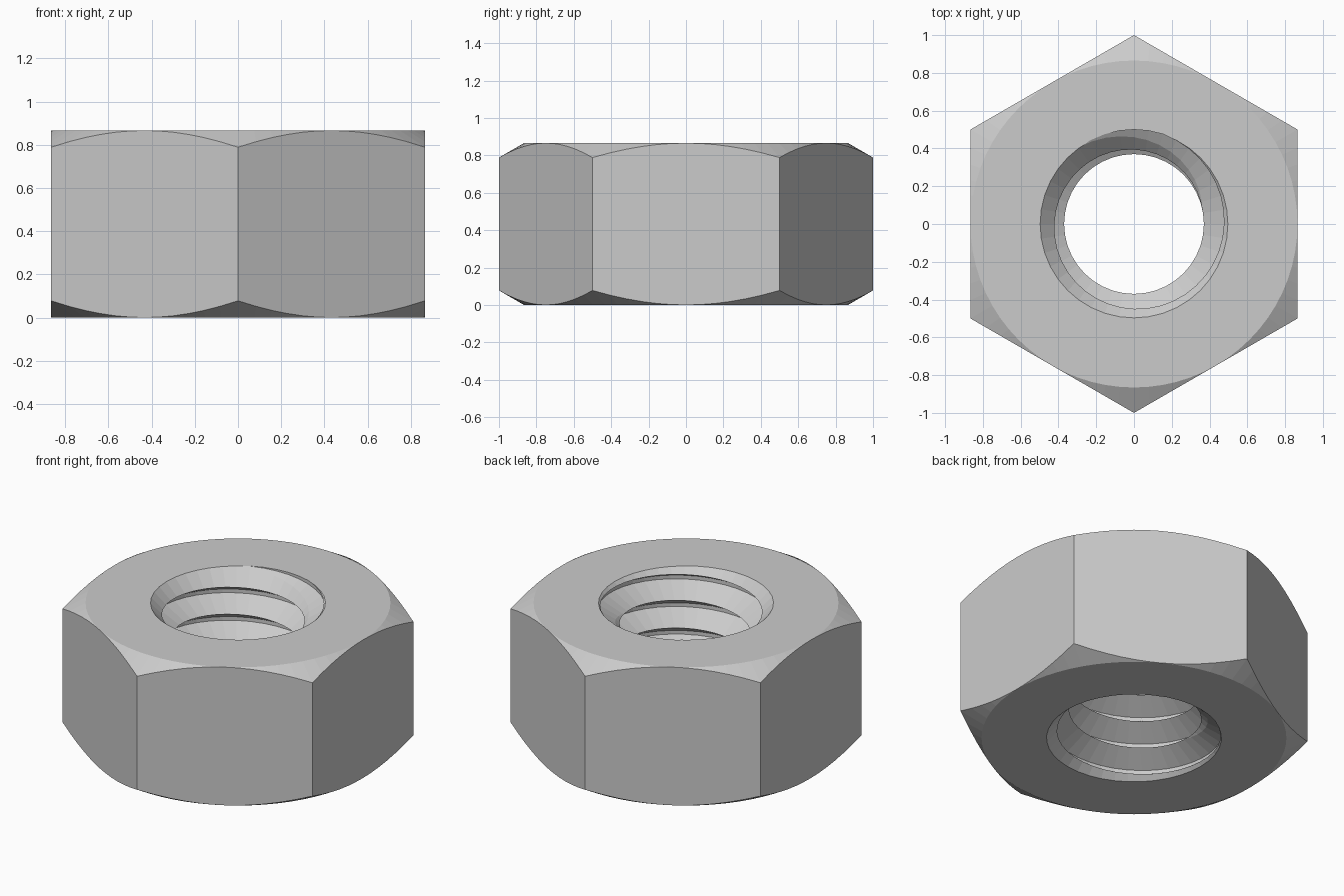
import bpy, bmesh
from math import sin, cos, tan, pi, radians, sqrt

old = bpy.data.objects.get("Cube")
if old:
    bpy.data.objects.remove(old, do_unlink=True)

HEIGHT = sqrt(3) / 2        # nut height, also half the width across flats
PITCH = 0.1732              # thread rise per turn
CREST, ROOT = 0.37, 0.5     # thread radii
MOUTH = 0.497               # radius of the bore countersink at each face
SIDES = 40                  # facets around the bore

steel = bpy.data.materials.new("steel grey")
steel.use_nodes = True
grey = (0.6, 0.6, 0.6, 1)
steel.diffuse_color = grey
steel.node_tree.nodes["Principled BSDF"].inputs["Base Color"].default_value = grey


def make_object(name, bm):
    bmesh.ops.recalc_face_normals(bm, faces=bm.faces)
    mesh = bpy.data.meshes.new(name)
    bm.to_mesh(mesh)
    bm.free()
    mesh.materials.append(steel)
    obj = bpy.data.objects.new(name, mesh)
    bpy.context.collection.objects.link(obj)
    return obj


def lathe(name, profile, sides, phase=0.0):
    """Closed solid of revolution from (radius, z) points, capped at both ends."""
    bm = bmesh.new()
    rings = [[bm.verts.new((r * cos(phase + 2 * pi * k / sides),
                            r * sin(phase + 2 * pi * k / sides), z))
              for k in range(sides)] for r, z in profile]
    for low, high in zip(rings, rings[1:]):
        for k in range(sides):
            n = (k + 1) % sides
            bm.faces.new((low[k], low[n], high[n], high[k]))
    bm.faces.new(rings[0])
    bm.faces.new(rings[-1])
    return make_object(name, bm)


def thread(name, start, turns):
    """Solid screw whose V profile follows a right-handed helix."""
    bm = bmesh.new()
    flank = (ROOT - CREST) * tan(radians(30))
    profile = [(CREST, 0), (ROOT, flank), (ROOT, PITCH - flank)]
    last = turns * SIDES
    rows = []
    for k in range(last + SIDES + 1):
        a = 2 * pi * k / SIDES
        z = start + PITCH * k / SIDES
        points = profile if k <= last else profile[:1]
        rows.append([bm.verts.new((r * cos(a), r * sin(a), z + dz)) for r, dz in points])

    def section(k):
        return rows[k] + [rows[k + SIDES][0]]

    for k in range(last):
        a, b = section(k), section(k + 1)
        for i in range(3):
            bm.faces.new((a[i], b[i], b[i + 1], a[i + 1]))
    # Close each end with a fan around the axis
    for k in (0, last):
        rim = [rows[k + i][0] for i in range(SIDES + 1)] + [rows[k][2], rows[k][1]]
        hub = bm.verts.new((0, 0, start + PITCH * (k / SIDES + 0.5)))
        for a, b in zip(rim, rim[1:] + rim[:1]):
            bm.faces.new((a, b, hub))
    return make_object(name, bm)


# Hexagonal body, with a corner pointing to the front and back
nut = lathe("hex_nut", [(1, -0.1), (1, HEIGHT + 0.1)], 6, pi / 2)

# Double cone that rounds off the hexagon corners at 30 degrees
edge, reach = HEIGHT - 0.0005, 1.05
drop = (reach - edge) * tan(radians(30))
corner_chamfer = lathe("corner_chamfer", [(edge, 0), (reach, drop),
                                          (reach, HEIGHT - drop), (edge, HEIGHT)], 72)

# Countersunk bore and the threaded hole
countersink = lathe("countersink", [(MOUTH + 0.1, -0.1), (MOUTH - 0.2, 0.2),
                                    (MOUTH - 0.2, HEIGHT - 0.2),
                                    (MOUTH + 0.1, HEIGHT + 0.1)], SIDES)
thread_cutter = thread("thread_cutter", 0.041 - 2 * PITCH, 9)

cuts = [(corner_chamfer, 'INTERSECT'), (thread_cutter, 'DIFFERENCE'),
        (countersink, 'DIFFERENCE')]
for cutter, operation in cuts:
    cutter.hide_render = True
    mod = nut.modifiers.new(cutter.name, 'BOOLEAN')
    mod.operation = operation
    mod.solver = 'EXACT'
    mod.object = cutter

# Bake the cuts and drop the cutters
depsgraph = bpy.context.evaluated_depsgraph_get()
baked = bpy.data.meshes.new_from_object(nut.evaluated_get(depsgraph))
nut.modifiers.clear()
nut.data = baked
for cutter, _ in cuts:
    bpy.data.objects.remove(cutter, do_unlink=True)
